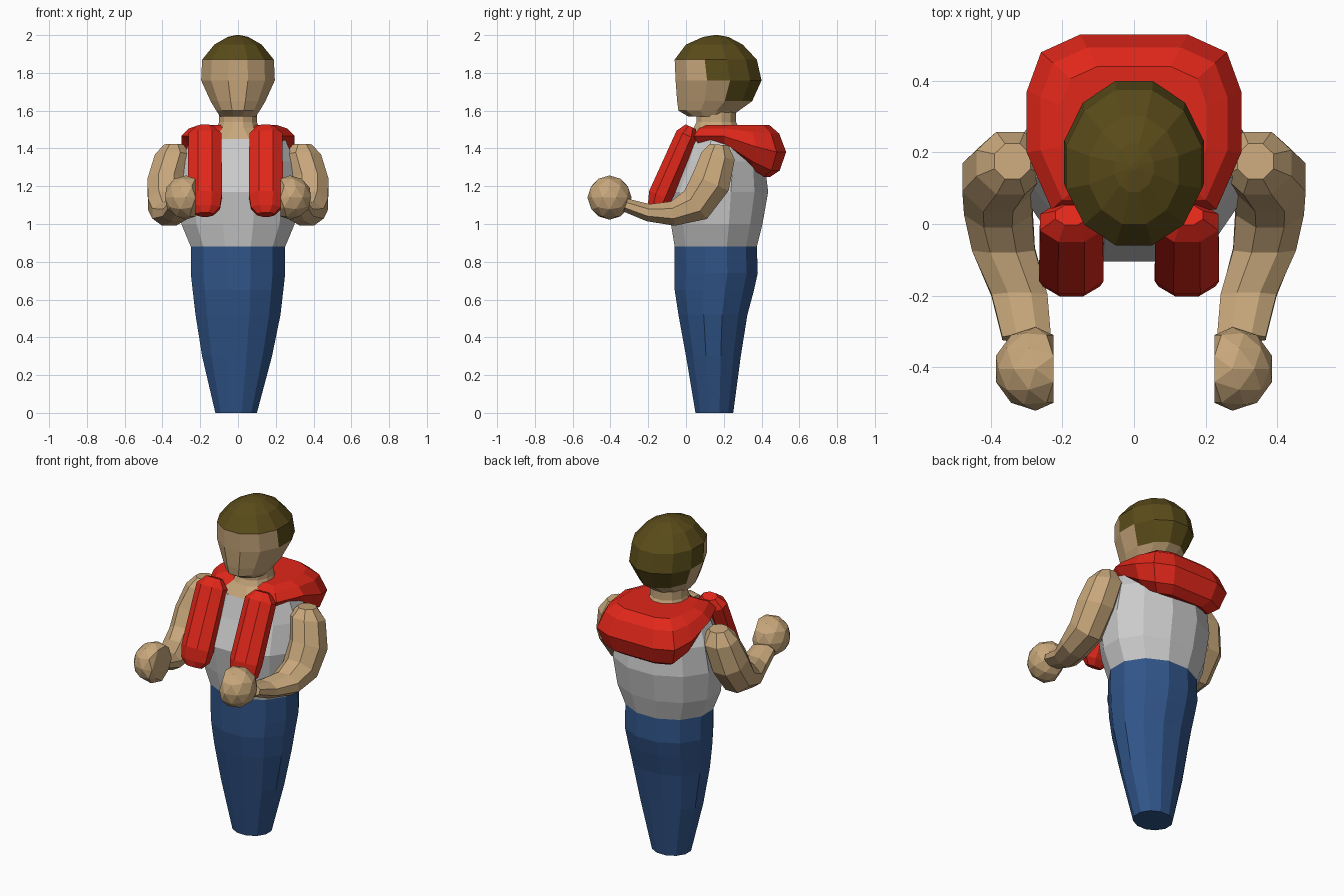
import bpy, bmesh, math
from mathutils import Vector

if "Cube" in bpy.data.objects:
    bpy.data.objects.remove(bpy.data.objects["Cube"])


def material(name, rgb):
    m = bpy.data.materials.new(name)
    m.diffuse_color = (*rgb, 1)
    m.use_nodes = True
    m.node_tree.nodes["Principled BSDF"].inputs["Base Color"].default_value = m.diffuse_color
    return m


skin = material("skin", (0.58, 0.39, 0.20))
hair = material("hair", (0.10, 0.07, 0.01))
red = material("red", (0.75, 0.02, 0.01))
blue = material("blue", (0.03, 0.09, 0.25))


def finish(name, bm, mats, pick=None):
    bmesh.ops.recalc_face_normals(bm, faces=bm.faces[:])
    if pick:
        for f in bm.faces:
            f.material_index = pick(f.calc_center_median())
    me = bpy.data.meshes.new(name)
    bm.to_mesh(me)
    bm.free()
    for m in mats:
        me.materials.append(m)
    ob = bpy.data.objects.new(name, me)
    bpy.context.collection.objects.link(ob)
    return ob


def loft(name, rings, mats, pick=None):
    """Skin a stack of equal-length point rings and cap both ends."""
    bm = bmesh.new()
    rows = [[bm.verts.new(p) for p in r] for r in rings]
    n = len(rows[0])
    for a, b in zip(rows, rows[1:]):
        for i in range(n):
            j = (i + 1) % n
            bm.faces.new((a[i], a[j], b[j], b[i]))
    bm.faces.new(rows[0])
    bm.faces.new(rows[-1])
    return finish(name, bm, mats, pick)


def oval(z, rx, y0, y1, cx=0.0, n=12):
    """Horizontal ring fitted between x = cx +- rx and y0..y1."""
    k = math.cos(math.pi / n)
    cy, ry = (y0 + y1) / 2, (y1 - y0) / 2
    angles = [2 * math.pi * (i + 0.5) / n for i in range(n)]
    return [Vector((cx + rx * math.cos(a) / k, cy + ry * math.sin(a) / k, z))
            for a in angles]


def tube(name, path, mat, n=8):
    """Path of (x, y, z, half width across x, half thickness)."""
    pts = [Vector(p[:3]) for p in path]
    rings = []
    for i, p in enumerate(path):
        t = pts[min(i + 1, len(pts) - 1)] - pts[max(i - 1, 0)]
        t.x = 0
        side = Vector((1, 0, 0))
        up = t.normalized().cross(side)
        k = math.cos(math.pi / n)
        rings.append([pts[i] + (side * p[3] * math.cos(a) + up * p[4] * math.sin(a)) / k
                      for a in (2 * math.pi * (j + 0.5) / n for j in range(n))])
    return loft(name, rings, [mat])


# Trousers, shirt and neck
loft("trousers", [oval(*r) for r in (
    (0.0, 0.11, 0.05, 0.25, -0.01), (0.30, 0.185, 0.0, 0.29, -0.005),
    (0.52, 0.225, -0.04, 0.325), (0.65, 0.24, -0.06, 0.36),
    (0.74, 0.25, -0.06, 0.38), (0.88, 0.25, -0.06, 0.375))], [blue])
loft("shirt", [oval(*r) for r in (
    (0.88, 0.25, -0.06, 0.375), (1.0, 0.30, -0.08, 0.405),
    (1.17, 0.32, -0.105, 0.435), (1.33, 0.30, -0.04, 0.415),
    (1.45, 0.25, 0.0, 0.36))], [])
loft("neck", [oval(*r) for r in (
    (1.45, 0.22, 0.0, 0.34), (1.51, 0.11, 0.04, 0.28),
    (1.54, 0.10, 0.055, 0.265), (1.60, 0.10, 0.055, 0.265))], [skin])


# Head with the hair as a second colour
def is_hair(c):
    return int(c.z > 1.87 or (c.y > 0.10 and c.z > 1.76) or (c.y > 0.26 and c.z > 1.63))


loft("head", [oval(*r) for r in (
    (1.57, 0.095, 0.01, 0.24), (1.60, 0.115, -0.04, 0.28),
    (1.65, 0.145, -0.047, 0.35), (1.76, 0.195, -0.055, 0.40),
    (1.87, 0.19, -0.06, 0.375), (1.95, 0.125, 0.0, 0.30),
    (1.99, 0.055, 0.09, 0.225), (2.0, 0.01, 0.15, 0.17))], [skin, hair], is_hair)

# Arms and cupped hands, mirrored left and right
ARM = ((0.34, 0.175, 1.42, 0.05, 0.05), (0.345, 0.17, 1.36, 0.095, 0.09),
       (0.38, 0.13, 1.22, 0.10, 0.105), (0.38, 0.05, 1.10, 0.095, 0.095),
       (0.365, -0.07, 1.055, 0.088, 0.065), (0.32, -0.20, 1.06, 0.078, 0.046),
       (0.30, -0.32, 1.10, 0.068, 0.036))
for s, label in ((-1, "left"), (1, "right")):
    tube("arm_" + label, [(s * p[0], *p[1:]) for p in ARM], skin)
    bm = bmesh.new()
    bmesh.ops.create_icosphere(bm, subdivisions=2, radius=0.117)
    for v in bm.verts:
        v.co = Vector((s * max(v.co.x + 0.275, 0.225), v.co.y - 0.405, v.co.z + 1.14))
    finish("hand_" + label, bm, [skin])

# Padded front straps
for x, label in ((-0.175, "left"), (0.148, "right")):
    tube("strap_" + label, [(x, *p) for p in (
        (0.025, 1.515, 0.045, 0.03), (0.005, 1.47, 0.088, 0.06),
        (-0.135, 1.15, 0.09, 0.065), (-0.155, 1.085, 0.08, 0.05),
        (-0.17, 1.05, 0.045, 0.03))], red)

# Back pack: U-shaped outline, underside rising toward the front
half = [(0.15, 0.53), (0.26, 0.48), (0.30, 0.37), (0.30, 0.20), (0.23, 0.04)]
outline = half + [(-x, y) for x, y in reversed(half)]
layers = ((0.70, 0.0), (0.88, 0.12), (1.0, 0.48), (0.87, 0.83), (0.68, 1.0))
rings = []
for scale, f in layers:
    ring = []
    for x, y in outline:
        base = min(1.41, max(1.25, 1.25 + (0.45 - y) * 0.65))
        ring.append(Vector((x * scale, 0.25 + (y - 0.25) * scale, base + f * (1.525 - base))))
    rings.append(ring)
loft("back_pack", rings, [red])
